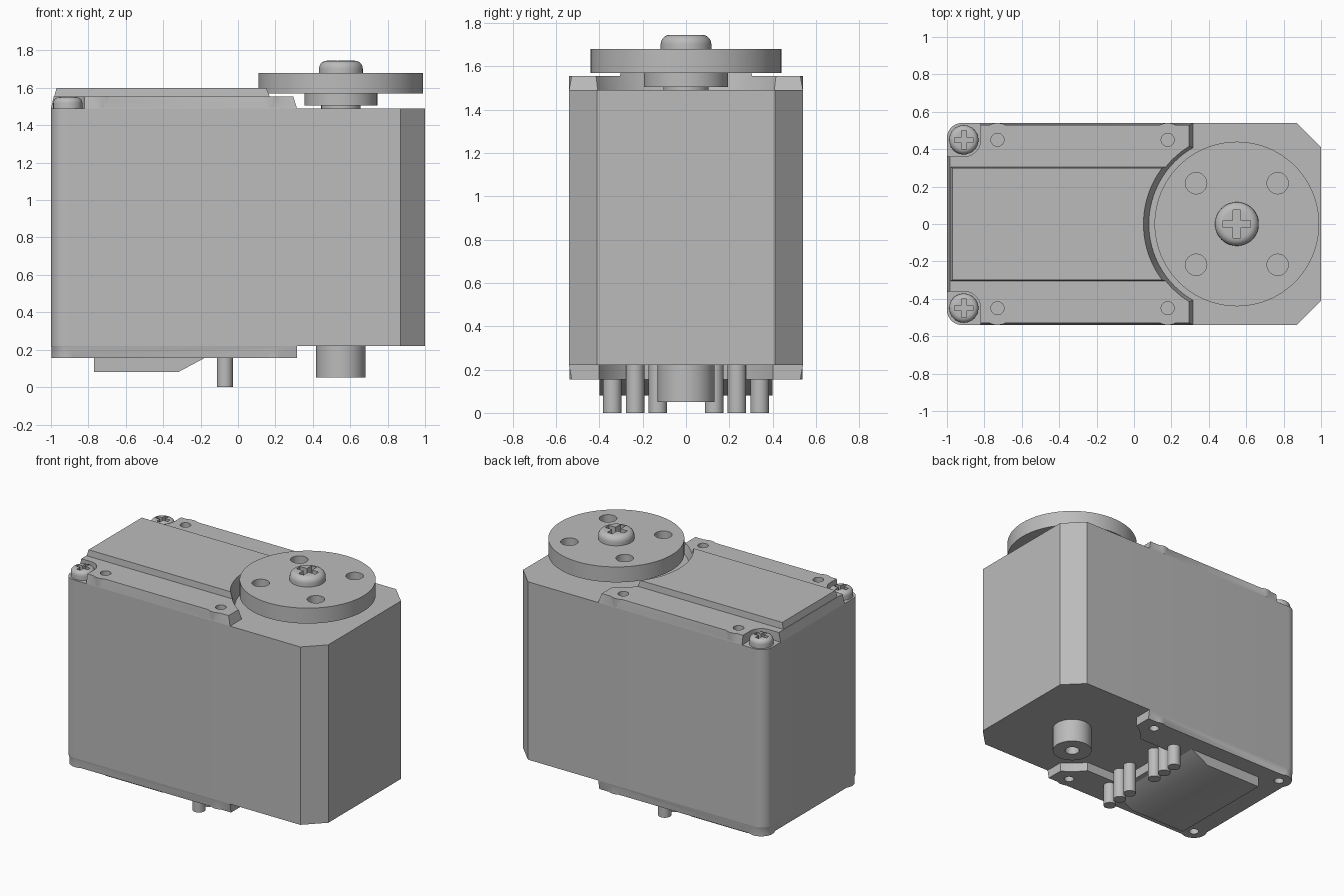
import bpy, bmesh, math

cube = bpy.data.objects.get("Cube")
if cube:
    bpy.data.objects.remove(cube, do_unlink=True)

grey = bpy.data.materials.new("light_grey")
grey.use_nodes = True
COLOUR = (0.5, 0.5, 0.5, 1)
grey.diffuse_color = COLOUR
grey.node_tree.nodes["Principled BSDF"].inputs["Base Color"].default_value = COLOUR

AXLE_X = 0.55          # output axis
SCREW = (-0.91, 0.45)  # case screw position, mirrored in y
SIDES = (1, -1)


def add(name, bm):
    bmesh.ops.recalc_face_normals(bm, faces=bm.faces)
    me = bpy.data.meshes.new(name)
    bm.to_mesh(me)
    bm.free()
    me.materials.append(grey)
    ob = bpy.data.objects.new(name, me)
    bpy.context.collection.objects.link(ob)
    return ob


def loft(name, low, high, z0, z1):
    """Solid between two outlines with equal point counts."""
    bm = bmesh.new()
    a = [bm.verts.new((x, y, z0)) for x, y in low]
    b = [bm.verts.new((x, y, z1)) for x, y in high]
    bm.faces.new(a)
    bm.faces.new(b)
    n = len(a)
    for i in range(n):
        j = (i + 1) % n
        bm.faces.new((a[i], a[j], b[j], b[i]))
    return add(name, bm)


def arc(cx, cy, r, start, end, n=8):
    angles = [math.radians(start + (end - start) * i / n) for i in range(n + 1)]
    return [(cx + r * math.cos(t), cy + r * math.sin(t)) for t in angles]


def disc(name, x, y, r, z0, z1, r_top=None, n=48):
    low = arc(x, y, r, 0, 360, n)[:-1]
    high = arc(x, y, r_top or r, 0, 360, n)[:-1]
    return loft(name, low, high, z0, z1)


def box(name, x0, x1, y0, y1, z0, z1):
    pts = [(x0, y0), (x1, y0), (x1, y1), (x0, y1)]
    return loft(name, pts, pts, z0, z1)


def combine(ob, tool, operation="DIFFERENCE"):
    tool.hide_render = True
    mod = ob.modifiers.new("bool", "BOOLEAN")
    mod.operation = operation
    mod.solver = "EXACT"
    mod.object = tool
    bpy.context.view_layer.objects.active = ob
    bpy.ops.object.modifier_apply(modifier=mod.name)
    bpy.data.objects.remove(tool, do_unlink=True)


def rounded_end(x0, x1, y, r):
    """Plate outline with rounded corners at the x0 end."""
    return ([(x1, -y), (x1, y)] + arc(x0 + r, y - r, r, 90, 180)
            + arc(x0 + r, r - y, r, 180, 270))


def screw_head(name, x, y, r, z0, z1):
    """Pan head with rounded rim and cross recess."""
    h = z1 - z0
    rim = min(h * 0.6, r * 0.4)
    ob = disc(name, x, y, r, z0, z1)
    bm = bmesh.new()
    bm.from_mesh(ob.data)
    edges = [e for e in bm.edges if all(v.co.z > z1 - 0.001 for v in e.verts)]
    bmesh.ops.bevel(bm, geom=edges, offset=rim, segments=5, profile=0.5, affect="EDGES")
    bm.to_mesh(ob.data)
    bm.free()
    long, thin = r * 0.63, r * 0.17
    floor = z1 - h * 0.7
    combine(ob, box("slot", x - long, x + long, y - thin, y + thin, floor, z1 + 0.1))
    combine(ob, box("slot", x - thin, x + thin, y - long, y + long, floor, z1 + 0.1))


# Main case: chamfered at one end, rounded at the other
case = ([(0.87, -0.54), (1, -0.41), (1, 0.41), (0.87, 0.54)]
        + arc(-0.92, 0.46, 0.08, 90, 180) + arc(-0.92, -0.46, 0.08, 180, 270))
loft("case_body", case, case, 0.22, 1.49)

# Lid plate with hole bosses, screw pockets and a round clearance
lid = loft("lid_plate", rounded_end(-1, 0.315, 0.54, 0.08),
           rounded_end(-0.985, 0.295, 0.528, 0.08), 1.49, 1.555)
for s in SIDES:
    for x in (-0.73, 0.18):
        combine(lid, disc("boss", x, s * 0.45, 0.09, 1.495, 1.555), "UNION")
    pocket = ([(-1.1, 0.36)] + arc(*SCREW, 0.09, -90, 0)
              + [(-0.82, 0.6), (-1.1, 0.6)])
    pocket = [(x, s * y) for x, y in pocket]
    combine(lid, loft("pocket", pocket, pocket, 1.4, 1.7))
    for x in (-0.73, 0.18):
        combine(lid, disc("hole", x, s * 0.45, 0.035, 1.5, 1.7, n=24))

# Raised centre of the lid
ridge = loft("lid_centre", [(-1, -0.31), (0.3, -0.31), (0.3, 0.31), (-1, 0.31)],
             [(-0.97, -0.3), (0.3, -0.3), (0.3, 0.3), (-0.97, 0.3)], 1.49, 1.60)
for ob in (lid, ridge):
    combine(ob, disc("clearance", AXLE_X, 0, 0.46, 1.45, 1.64, 0.51, 96))

# Case screws
for s, side in zip(SIDES, ("left", "right")):
    screw_head("case_screw_" + side, SCREW[0], s * SCREW[1], 0.078, 1.485, 1.55)

# Output shaft, hub, horn disc and its screw
disc("output_shaft", AXLE_X, 0, 0.105, 1.48, 1.52)
disc("horn_hub", AXLE_X, 0, 0.195, 1.505, 1.575)
horn = disc("horn_disc", AXLE_X, 0, 0.44, 1.57, 1.68, n=96)
for sx in SIDES:
    for sy in SIDES:
        combine(horn, disc("hole", AXLE_X + sx * 0.218, sy * 0.218, 0.057, 1.5, 1.8, n=32))
screw_head("horn_screw", AXLE_X, 0, 0.117, 1.675, 1.745)

# Bottom plate with bosses, screw holes and connector recess
base = loft("base_plate", rounded_end(-0.985, 0.315, 0.528, 0.08),
            rounded_end(-1, 0.315, 0.54, 0.08), 0.155, 0.22)
for s in SIDES:
    for x in (-0.91, 0.2):
        combine(base, disc("boss", x, s * 0.45, 0.088, 0.155, 0.215), "UNION")
combine(base, disc("clearance", AXLE_X, 0, 0.466, 0.1, 0.3, n=96))
combine(base, box("recess", -0.14, 0.4, -0.28, 0.28, 0.1, 0.3))
for s in SIDES:
    for x in (-0.91, 0.2):
        combine(base, disc("hole", x, s * 0.45, 0.033, 0.1, 0.21, n=24))

# Sloped cover under the base
loft("base_cover", [(-0.77, -0.4), (-0.32, -0.4), (-0.32, 0.4), (-0.77, 0.4)],
     [(-0.77, -0.4), (-0.17, -0.4), (-0.17, 0.4), (-0.77, 0.4)], 0.08, 0.16)

# Connector pins in two rows of three
for s, side in zip(SIDES, ("left", "right")):
    for i in range(3):
        disc(f"pin_{side}_{i + 1}", -0.07, s * (0.13 + 0.105 * i), 0.043, 0, 0.23, n=24)

# Rear bearing boss
bearing = disc("bearing_boss", AXLE_X, 0, 0.132, 0.05, 0.23)
combine(bearing, disc("hole", AXLE_X, 0, 0.048, 0, 0.18, n=32))

# Smooth shading with sharp edges kept
for ob in bpy.context.collection.objects:
    if ob.type == "MESH" and grey.name in ob.data.materials:
        bpy.ops.object.select_all(action="DESELECT")
        ob.select_set(True)
        bpy.context.view_layer.objects.active = ob
        bpy.ops.object.shade_smooth_by_angle(angle=math.radians(30))
